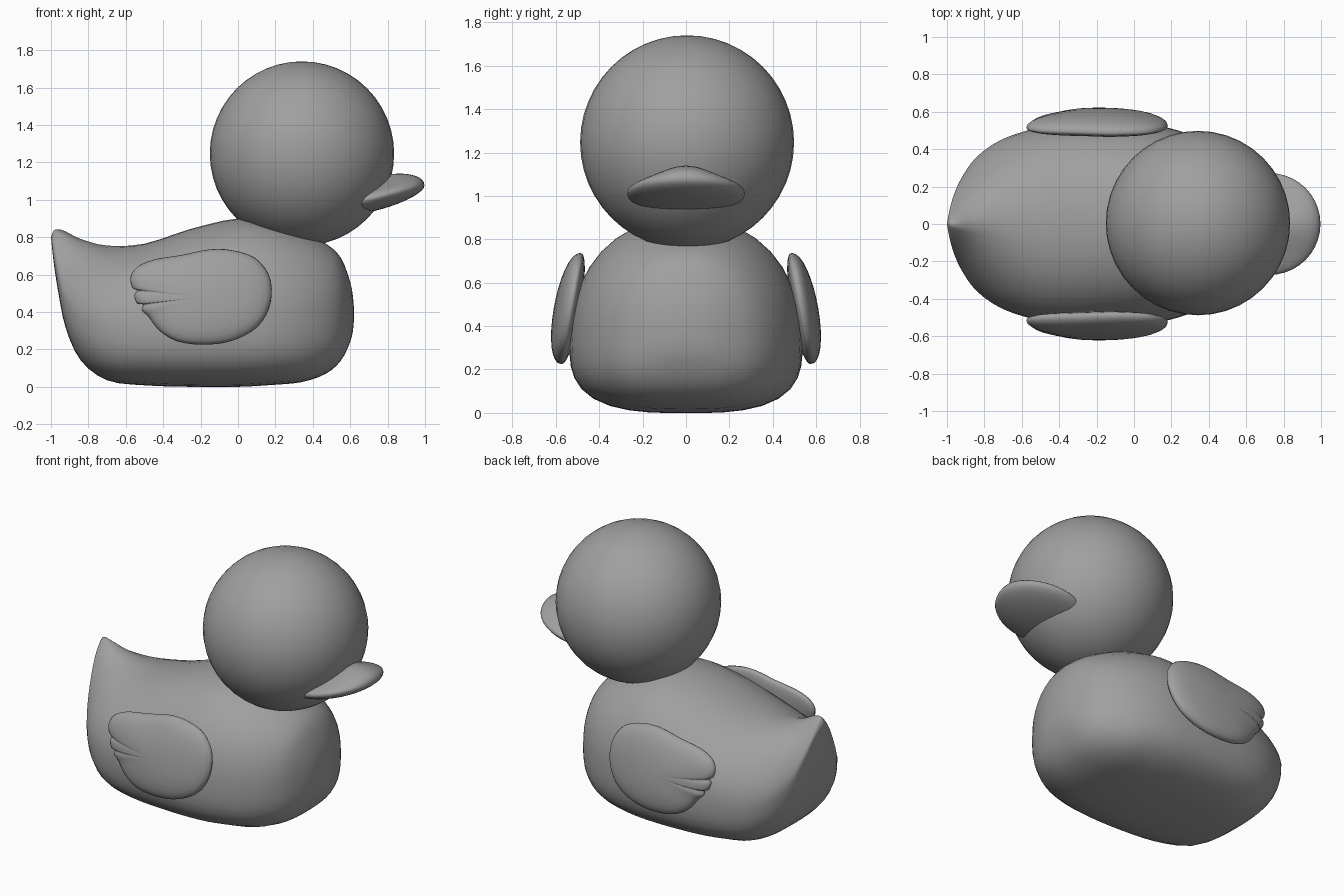
import bpy, bmesh, math

if "Cube" in bpy.data.objects:
    bpy.data.objects.remove(bpy.data.objects["Cube"])

grey = bpy.data.materials.new("plain grey")
grey.diffuse_color = (0.35, 0.35, 0.35, 1)
grey.use_nodes = True
grey.node_tree.nodes["Principled BSDF"].inputs["Base Color"].default_value = grey.diffuse_color


def finish(name, bm):
    bmesh.ops.remove_doubles(bm, verts=bm.verts, dist=1e-5)
    bmesh.ops.recalc_face_normals(bm, faces=bm.faces)
    mesh = bpy.data.meshes.new(name)
    bm.to_mesh(mesh)
    bm.free()
    mesh.materials.append(grey)
    mesh.shade_smooth()
    ob = bpy.data.objects.new(name, mesh)
    bpy.context.collection.objects.link(ob)
    return ob


def spline(pts, steps, closed=False):
    """Catmull-Rom curve through tuples of any length."""
    n, out = len(pts), []
    for i in range(n if closed else n - 1):
        if closed:
            quad = [pts[(i + k) % n] for k in (-1, 0, 1, 2)]
        else:
            quad = [pts[min(max(i + k, 0), n - 1)] for k in (-1, 0, 1, 2)]
        for s in range(steps):
            t = s / steps
            out.append(tuple(
                0.5 * (2 * b + (c - a) * t + (2 * a - 5 * b + 4 * c - d) * t * t
                       + (3 * b - a - 3 * c + d) * t ** 3)
                for a, b, c, d in zip(*quad)))
    return out if closed else out + [pts[-1]]


def loft(name, rings):
    bm = bmesh.new()
    vr = [[bm.verts.new(p) for p in ring] for ring in rings]
    n = len(vr[0])
    for a, b in zip(vr, vr[1:]):
        for i in range(n):
            j = (i + 1) % n
            bm.faces.new((a[i], a[j], b[j], b[i]))
    bmesh.ops.remove_doubles(bm, verts=bm.verts, dist=1e-5)
    return finish(name, bm)


# Body: sections along x as (x, bottom, widest height, top, half width, top roundness)
stations = [
    (-1.00, 0.80, 0.80, 0.80, 0.00, 1.2),
    (-0.985, 0.66, 0.73, 0.835, 0.08, 1.2),
    (-0.96, 0.50, 0.60, 0.842, 0.165, 1.2),
    (-0.92, 0.31, 0.48, 0.83, 0.25, 1.25),
    (-0.84, 0.14, 0.40, 0.79, 0.36, 1.4),
    (-0.70, 0.035, 0.35, 0.755, 0.455, 1.75),
    (-0.50, 0.008, 0.33, 0.765, 0.515, 2.1),
    (-0.25, 0.00, 0.32, 0.845, 0.535, 2.2),
    (0.00, 0.00, 0.32, 0.90, 0.535, 2.2),
    (0.18, 0.01, 0.33, 0.88, 0.515, 2.2),
    (0.34, 0.025, 0.34, 0.83, 0.46, 2.2),
    (0.47, 0.07, 0.36, 0.765, 0.375, 2.2),
    (0.55, 0.14, 0.37, 0.69, 0.28, 2.2),
    (0.60, 0.24, 0.38, 0.56, 0.16, 2.1),
    (0.617, 0.32, 0.39, 0.46, 0.07, 2.0),
    (0.62, 0.39, 0.39, 0.39, 0.00, 2.0),
]


def section(x, bottom, mid, top, width, round_top, n=40):
    ring = []
    for i in range(n):
        a = 2 * math.pi * i / n
        c, s = math.cos(a), math.sin(a)
        p = round_top if s > 0 else 3.0
        h = top - mid if s > 0 else mid - bottom
        r = (abs(c) ** p + abs(s) ** p) ** (-1 / p)
        ring.append((x, max(width, 0) * c * r, mid + h * s * r))
    return ring


loft("body", [section(*st) for st in spline(stations, 3)])

# Head
bm = bmesh.new()
bmesh.ops.create_uvsphere(bm, u_segments=40, v_segments=24, radius=0.493)
bmesh.ops.translate(bm, verts=bm.verts, vec=(0.342, 0.005, 1.247))
finish("head", bm)

# Bill: flattened disc, tilted upward with a raised middle
bm = bmesh.new()
bmesh.ops.create_uvsphere(bm, u_segments=40, v_segments=20, radius=1)
for v in bm.verts:
    x, y, z = v.co
    hump = math.exp(-(y / 0.55) ** 2)
    thick = 0.06 + 0.05 * hump if z > 0 else 0.073
    v.co = (0.725 + 0.272 * x, 0.272 * y,
            1.012 + 0.065 * x + thick * z)
finish("bill", bm)

# Wings: domed pads with three scalloped feather tips, mirrored
outline = [(.18, .49), (.165, .60), (.09, .69), (-.03, .73), (-.15, .735),
           (-.30, .705), (-.45, .68), (-.54, .64), (-.575, .585),
           (-.565, .53), (-.538, .515), (-.555, .49), (-.54, .445),
           (-.508, .44), (-.515, .41), (-.48, .375), (-.42, .30),
           (-.33, .245), (-.20, .225), (-.05, .24), (.08, .30), (.15, .385)]
edge = spline(outline, 3, closed=True)
cx, cz = -0.19, 0.48
for side, name in ((1, "left_wing"), (-1, "right_wing")):
    rings = []
    for k in range(17):
        a = math.pi * (k / 16 - 0.5)
        s = math.cos(a) if 0 < k < 16 else 0
        depth = math.sin(a)
        depth = math.copysign(abs(depth) ** 0.9, depth) * (0.08 if depth > 0 else 0.045)
        ring = []
        for x, z in edge:
            px, pz = cx + (x - cx) * s, cz + (z - cz) * s
            ring.append((px, side * (0.53 - 0.17 * (pz - cz) + depth), pz))
        rings.append(ring)
    loft(name, rings)
